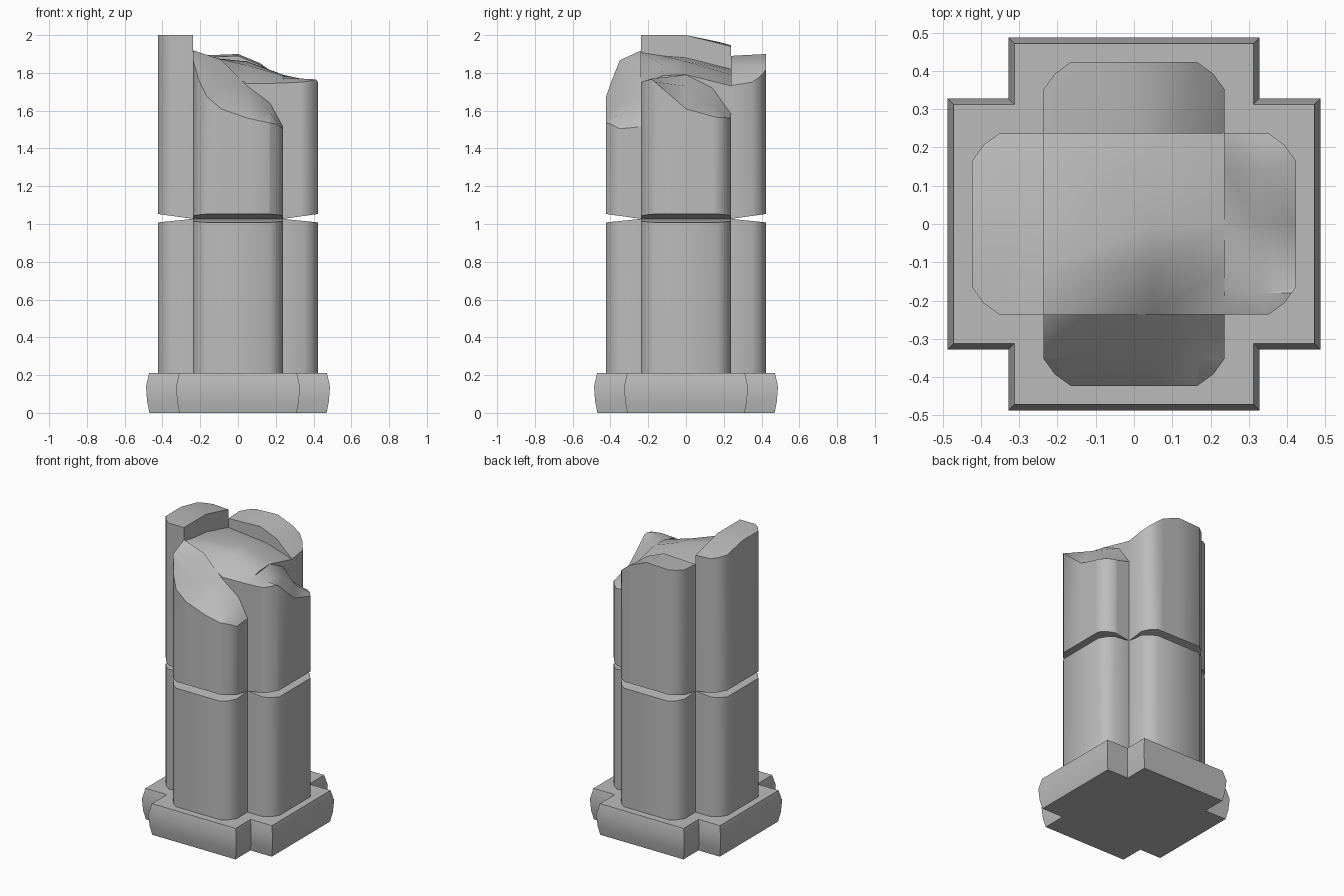
import bpy, bmesh, math
from mathutils import Vector

cube = bpy.data.objects.get("Cube")
if cube:
    bpy.data.objects.remove(cube, do_unlink=True)

stone = bpy.data.materials.new("grey_stone")
stone.use_nodes = True
GREY = (0.5, 0.5, 0.5, 1)
stone.diffuse_color = GREY
stone.node_tree.nodes["Principled BSDF"].inputs["Base Color"].default_value = GREY


def finish(name, bm):
    """Smooth the rounded walls, keep broken rims and corners crisp."""
    bmesh.ops.recalc_face_normals(bm, faces=bm.faces)
    bm.normal_update()
    for f in bm.faces:
        f.smooth = True
    for e in bm.edges:
        if len(e.link_faces) == 2:
            a, b = (abs(f.normal.z) > 0.05 for f in e.link_faces)
            e.smooth = a == b and e.calc_face_angle(0) < math.radians(50)
    mesh = bpy.data.meshes.new(name)
    bm.to_mesh(mesh)
    bm.free()
    mesh.materials.append(stone)
    obj = bpy.data.objects.new(name, mesh)
    bpy.context.collection.objects.link(obj)


def span(values, t):
    """Index and fraction of t within a sorted list."""
    t = min(max(t, values[0]), values[-1])
    i = max(k for k in range(len(values) - 1) if values[k] <= t)
    return i, (t - values[i]) / (values[i + 1] - values[i])


def surface(xs, ys, rows):
    """Height function interpolated over a coarse grid."""
    def height(x, y):
        i, s = span(xs, x)
        j, t = span(ys, y)
        low = rows[j][i] * (1 - s) + rows[j][i + 1] * s
        high = rows[j + 1][i] * (1 - s) + rows[j + 1][i + 1] * s
        return low * (1 - t) + high * t
    return height


def column(name, outline, bottom, top, xs=(), ys=()):
    """Upright prism with sculpted ends; xs and ys are extra cut lines."""
    bm = bmesh.new()
    bm.faces.new([bm.verts.new((x, y, 0)) for x, y in outline])
    cuts = [((x, 0, 0), (1, 0, 0)) for x in xs] + [((0, y, 0), (0, 1, 0)) for y in ys]
    for co, no in cuts:
        geom = bm.verts[:] + bm.edges[:] + bm.faces[:]
        bmesh.ops.bisect_plane(bm, geom=geom, dist=1e-4, plane_co=co, plane_no=no)
    low = bm.verts[:]
    made = bmesh.ops.extrude_face_region(bm, geom=bm.faces[:], use_keep_orig=True)["geom"]
    high = [g for g in made if isinstance(g, bmesh.types.BMVert)]
    for verts, fn in ((low, bottom), (high, top)):
        for v in verts:
            v.co.z = fn(v.co.x, v.co.y)
    bm.normal_update()
    caps = [f for f in bm.faces if abs(f.normal.z) > 0.05]
    bmesh.ops.triangulate(bm, faces=caps)
    finish(name, bm)


# Stepped cross-shaped base with a bevelled rim
bm = bmesh.new()
rings = []
for z, inset in ((0, 0.018), (0.06, 0.006), (0.14, 0), (0.21, 0.016)):
    a, b = 0.487 - inset, 0.328 - inset
    quarter = [(a, -b), (a, b), (b, b)]
    ring = []
    for k in range(4):
        for x, y in quarter:
            for _ in range(k):
                x, y = -y, x
            ring.append(bm.verts.new((x, y, z)))
    rings.append(ring)
for r0, r1 in zip(rings, rings[1:]):
    for i in range(12):
        j = (i + 1) % 12
        bm.faces.new((r0[i], r0[j], r1[j], r1[i]))
bm.faces.new(rings[0][::-1])
bm.faces.new(rings[-1])
finish("cross_base", bm)

# Square core with a worn top
HALF, REACH, CHAMFER = 0.237, 0.423, 0.072
square = [(-HALF, -HALF), (HALF, -HALF), (HALF, HALF), (-HALF, HALF)]
xs, ys = (-0.24, 0.05, 0.24), (-0.24, -0.12, 0.0, 0.24)
core_top = surface(xs, ys, [(1.91, 1.74, 1.745), (1.89, 1.84, 1.785),
                            (1.88, 1.86, 1.79), (1.82, 1.79, 1.73)])
column("core", square, lambda x, y: 0.2, core_top, xs[1:-1], ys[1:-1])

# Broken tops of the four lobes
breaks = {
    "right": ((0.24, 0.33, 0.42), (-0.24, -0.18, 0.0, 0.14, 0.24),
              [(1.745, 1.75, 1.755), (1.77, 1.77, 1.765), (1.79, 1.73, 1.61),
               (1.72, 1.62, 1.57), (1.58, 1.56, 1.55)]),
    "back": ((-0.24, 0.0, 0.12, 0.24), (0.24, 0.42),
             [(1.88, 1.89, 1.84, 1.73), (1.89, 1.9, 1.85, 1.76)]),
    "left": ((-0.42, -0.24), (-0.24, 0.0, 0.24),
             [(2.0, 2.0), (2.0, 2.0), (1.95, 1.94)]),
    "front": ((-0.24, -0.09, 0.05, 0.17, 0.24), (-0.42, -0.35, -0.24),
              [(1.74, 1.61, 1.56, 1.535, 1.5), (1.87, 1.73, 1.64, 1.59, 1.5),
               (1.92, 1.87, 1.73, 1.64, 1.51)]),
}


def groove(slope):
    """Joint face sloping away from the middle of the shaft."""
    return lambda x, y: 1.027 + slope * (max(abs(x), abs(y)) - HALF)


# Lobes: a lower drum and a broken upper drum on each side
flat = HALF - CHAMFER
lobe = [(HALF, -HALF), (REACH - CHAMFER, -HALF), (REACH, -flat),
        (REACH, flat), (REACH - CHAMFER, HALF), (HALF, HALF)]
# soften each chamfer with a slight bulge
bulge = CHAMFER * 0.42
lobe.insert(2, (REACH - bulge, -HALF + bulge))
lobe.insert(5, (REACH - bulge, HALF - bulge))
for k, (side, (gx, gy, rows)) in enumerate(breaks.items()):
    outline = []
    for x, y in lobe:
        for _ in range(k):
            x, y = -y, x
        outline.append((x, y))
    column(side + "_lower_lobe", outline, lambda x, y: 0.2, groove(-0.1))
    column(side + "_upper_lobe", outline, groove(0.14), surface(gx, gy, rows),
           gx[1:-1], gy[1:-1])
